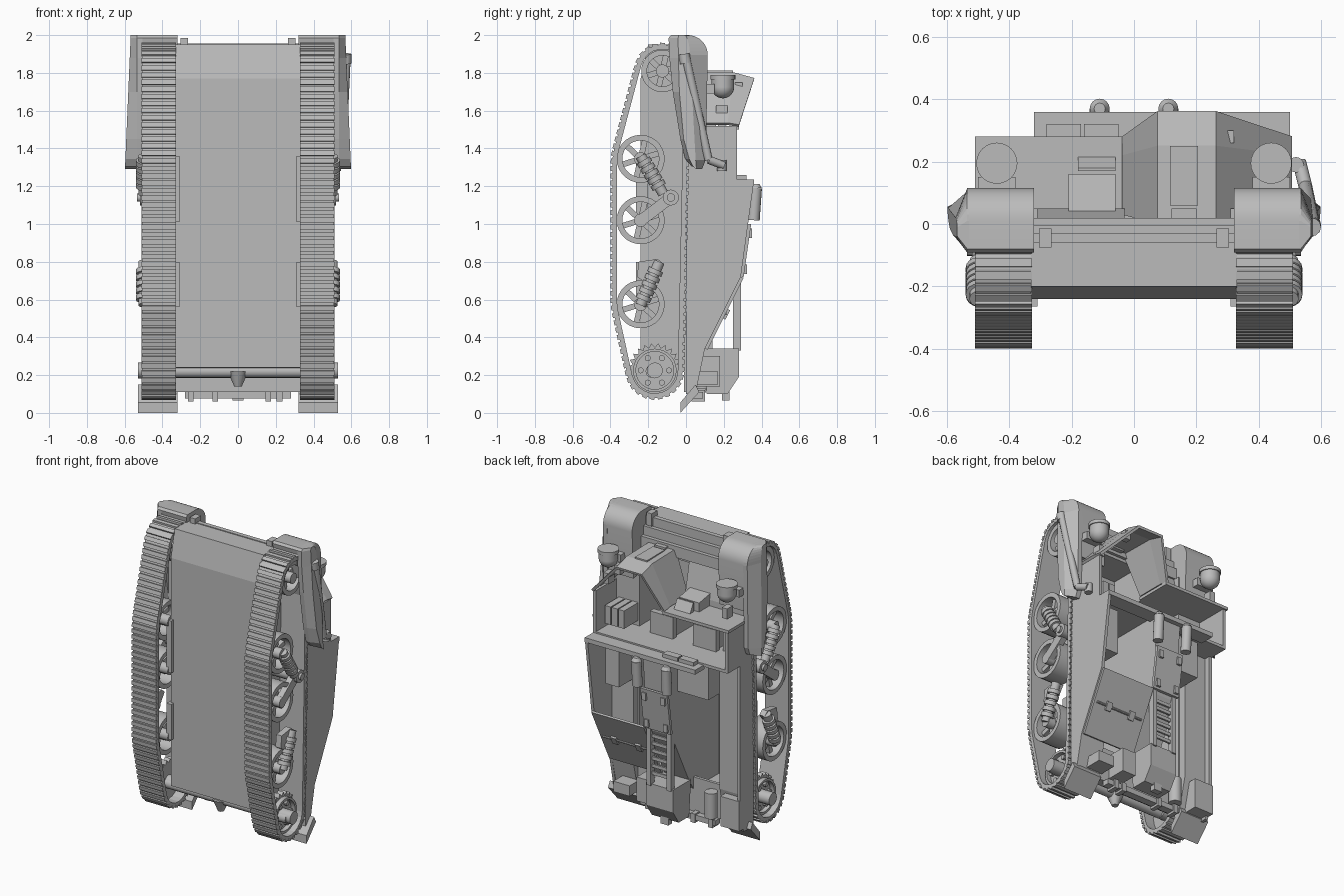
import bpy, bmesh, math
from mathutils import Vector, Matrix

if bpy.data.objects.get("Cube"):
    bpy.data.objects.remove(bpy.data.objects["Cube"])

grey = bpy.data.materials.new("plain grey")
grey.use_nodes = True
grey.diffuse_color = (0.5, 0.5, 0.5, 1)
grey.node_tree.nodes["Principled BSDF"].inputs["Base Color"].default_value = grey.diffuse_color


def finish(name, bm, smooth=False):
    bmesh.ops.recalc_face_normals(bm, faces=bm.faces)
    me = bpy.data.meshes.new(name)
    bm.to_mesh(me)
    bm.free()
    me.materials.append(grey)
    if smooth:
        me.shade_smooth()
        me.set_sharp_from_angle(angle=math.radians(35))
    ob = bpy.data.objects.new(name, me)
    bpy.context.collection.objects.link(ob)
    return ob


def add_prism(bm, x0, x1, prof):
    """Extrude a (y, z) profile along x."""
    a = [bm.verts.new((x0, y, z)) for y, z in prof]
    b = [bm.verts.new((x1, y, z)) for y, z in prof]
    bm.faces.new(a)
    bm.faces.new(b[::-1])
    for i in range(len(a)):
        j = (i + 1) % len(a)
        bm.faces.new((a[i], b[i], b[j], a[j]))


def prism(name, x0, x1, prof, smooth=False):
    bm = bmesh.new()
    add_prism(bm, x0, x1, prof)
    return finish(name, bm, smooth)


def box(name, x0, x1, y0, y1, z0, z1):
    return prism(name, x0, x1, [(y0, z0), (y1, z0), (y1, z1), (y0, z1)])


def add_rod(bm, p, q, r, n=16, r2=None):
    p, q = Vector(p), Vector(q)
    m = Matrix.Translation((p + q) / 2) @ (q - p).to_track_quat('Z', 'Y').to_matrix().to_4x4()
    bmesh.ops.create_cone(bm, cap_ends=True, segments=n, radius1=r,
                          radius2=r if r2 is None else r2, depth=(q - p).length, matrix=m)


def rod(name, p, q, r, n=16, r2=None):
    bm = bmesh.new()
    add_rod(bm, p, q, r, n, r2)
    return finish(name, bm, True)


def circle(c, r, n):
    return [(c[0] + r * math.cos(i * math.tau / n), c[1] + r * math.sin(i * math.tau / n)) for i in range(n)]


def ring(bm, x0, x1, c, ro, ri, n=28):
    """Flat-sided ring around an axis along x."""
    loops = [[bm.verts.new((x, y, z)) for y, z in circle(c, r, n)]
             for x, r in ((x0, ro), (x1, ro), (x1, ri), (x0, ri))]
    for k in range(4):
        a, b = loops[k], loops[(k + 1) % 4]
        for i in range(n):
            j = (i + 1) % n
            bm.faces.new((a[i], a[j], b[j], b[i]))


def beam(p, q, w):
    """Profile of a flat bar between two (y, z) points."""
    p, q = Vector(p), Vector(q)
    d = (q - p).normalized() * w / 2
    n = Vector((-d.y, d.x))
    return [tuple(v) for v in (p - n, q - n, q + n, p + n)]


def hull2d(pts):
    pts = sorted(set(pts))
    out = []
    for seq in (pts, pts[::-1]):
        half = []
        for p in seq:
            while len(half) > 1 and ((half[-1][0] - half[-2][0]) * (p[1] - half[-2][1])
                                     - (half[-1][1] - half[-2][1]) * (p[0] - half[-2][0])) <= 0:
                half.pop()
            half.append(p)
        out += half[:-1]
    return out


idler, sprocket = (-0.125, 1.81), (-0.165, 0.225)
road = [(-0.24, 1.345), (-0.24, 1.02), (-0.24, 0.575)]


def track_path(count):
    pts = []
    for c, r in [(c, 0.14) for c in road] + [(idler, 0.132), (sprocket, 0.138)]:
        pts += circle(c, r, 32)
    loop = [Vector(p) for p in hull2d(pts)]
    loop.append(loop[0])
    total = sum((b - a).length for a, b in zip(loop, loop[1:]))
    out, dist, k = [], 0.0, 0
    for i in range(count):
        t = total * i / count
        while dist + (loop[k + 1] - loop[k]).length < t:
            dist += (loop[k + 1] - loop[k]).length
            k += 1
        d = (loop[k + 1] - loop[k]).normalized()
        out.append((loop[k] + d * (t - dist), d))
    return out


links = track_path(104)

# Running gear on both sides
for s, side in ((1, "left"), (-1, "right")):
    bm = bmesh.new()
    for (p, d), (q, e) in zip(links, links[1:] + links[:1]):
        n, m = Vector((d.y, -d.x)), Vector((e.y, -e.x))
        add_prism(bm, s * 0.33, s * 0.508, [tuple(p - n * .016), tuple(q - m * .016), tuple(q + m * .009), tuple(p + n * .009)])
        c = (p + q) / 2 + n * 0.011
        add_prism(bm, s * 0.328, s * 0.51, beam(c - d * 0.013, c + d * 0.013, 0.016))
    finish(side + "_track", bm)

    bm = bmesh.new()
    for c, r in [(c, 0.127) for c in road] + [(idler, 0.112)]:
        ring(bm, s * 0.35, s * 0.49, c, r, r - 0.03)
        add_rod(bm, (s * 0.33, *c), (s * 0.5, *c), 0.035)
        for i in range(6):
            a = i * math.tau / 6 + 0.3
            tip = (c[0] + (r - .02) * math.cos(a), c[1] + (r - .02) * math.sin(a))
            add_prism(bm, s * 0.41, s * 0.45, beam(c, tip, 0.03))
    finish(side + "_wheels", bm, True)

    # Toothed drive sprocket
    teeth = [(sprocket[0] + r * math.cos(a), sprocket[1] + r * math.sin(a))
             for i in range(24) for a, r in ((i * math.tau / 24, .122), ((i + .5) * math.tau / 24, .145))]
    prism(side + "_sprocket", s * 0.40, s * 0.44, teeth)
    bm = bmesh.new()
    ring(bm, s * 0.44, s * 0.47, sprocket, 0.115, 0.1)
    for c in circle(sprocket, 0.075, 6):
        add_rod(bm, (s * 0.43, *c), (s * 0.46, *c), 0.016, 10)
    add_rod(bm, (s * 0.35, *sprocket), (s * 0.53, *sprocket), 0.042)
    finish(side + "_sprocket_hub", bm, True)

    # Springs, arms and inner brackets
    bm = bmesh.new()
    for p, q in (((-0.24, 1.36), (-0.12, 1.16)), ((-0.24, 0.57), (-0.14, 0.8))):
        a, b = Vector((s * 0.5, *p)), Vector((s * 0.5, *q))
        add_rod(bm, a, b, 0.028)
        w = (b - a).normalized() * 0.013
        for i in range(5):
            c = a.lerp(b, 0.17 + i * 0.15)
            add_rod(bm, c - w, c + w, 0.04)
    add_rod(bm, (s * 0.33, -0.08, 1.14), (s * 0.52, -0.08, 1.14), 0.042)
    add_rod(bm, (s * 0.51, -0.08, 1.14), (s * 0.535, -0.08, 1.14), 0.022)
    add_prism(bm, s * 0.46, s * 0.5, beam((-0.25, 1.01), (-0.08, 1.14), 0.06))
    add_prism(bm, s * 0.46, s * 0.5, [(-0.26, 0.72), (-0.25, 0.8), (-0.15, 0.815), (-0.12, 0.79), (-0.2, 0.68)])
    finish(side + "_suspension", bm, True)
    for z0, z1 in ((1.15, 1.36), (1.01, 1.15), (0.56, 0.8)):
        box(side + "_bracket", s * 0.31, s * 0.345, -0.265, -0.2, z0, z1)

    # Mudguards: curved sheet with a bulging outer cover
    arc = [(0.01 + 0.105 * math.cos(a), 1.895 + 0.105 * math.sin(a)) for a in [i * math.pi / 16 for i in range(9)]]
    arc += [(-0.08, 2.0), (-0.092, 1.985)]
    outline = arc + [(-0.088, 1.88), (-0.07, 1.7), (-0.03, 1.45), (-0.005, 1.345), (0.03, 1.305), (0.085, 1.29), (0.105, 1.34)]
    prism(side + "_mudguard", s * 0.32, s * 0.53, arc + [(-0.06, 1.82), (0.0, 1.6), (0.1, 1.58)], True)
    cover = prism(side + "_mudguard_cover", s * 0.505, s * 0.535, outline)
    bm = bmesh.new()
    bm.from_mesh(cover.data)
    outer = max(bm.faces, key=lambda f: s * f.calc_center_median().x)
    for v in bmesh.ops.extrude_discrete_faces(bm, faces=[outer])["faces"][0].verts:
        mid = -0.02 + 0.06 * max(0, 1.5 - v.co.z) / 0.2
        v.co.y = mid + (v.co.y - mid) * 0.3
        v.co.x = s * (0.568 + 0.03 * (2 - v.co.z) / 0.7)
    bm.to_mesh(cover.data)
    bm.free()

    # Flaps, lamps, hooks
    prism(side + "_mud_flap", s * 0.32, s * 0.53, [(-0.03, 0), (-0.03, 0.055), (0.05, 0.15), (0.07, 0.11)])
    bm = bmesh.new()
    bmesh.ops.create_uvsphere(bm, u_segments=24, v_segments=12, radius=0.06, matrix=Matrix.Translation((s * .44, .195, 1.725)))
    add_rod(bm, (s * .44, .195, 1.725), (s * .44, .195, 1.77), 0.06, 24)
    add_rod(bm, (s * .44, .195, 1.765), (s * .44, .195, 1.788), 0.066, 24)
    finish(side + "_headlamp", bm, True)
    box(side + "_lamp_bracket", s * 0.38, s * 0.5, 0.1, 0.15, 1.69, 1.74)
    box(side + "_lamp_stem", s * 0.42, s * 0.46, 0.16, 0.22, 1.56, 1.63)
    box(side + "_tow_hook", s * 0.265, s * 0.305, -0.075, -0.015, 1.9, 1.985)
    # Sponsons, tub walls and upright cylinders behind the crew
    box(side + "_sponson", s * 0.32, s * 0.5, 0, 0.05, 0.1, 1.58)
    prism(side + "_sponson_top", s * 0.32, s * 0.49, [(0.05, 0.13), (0.1, 0.34), (0.1, 1.23), (0.05, 1.23)])
    box(side + "_tub_wall", s * 0.31, s * 0.33, -0.235, 0.05, 0.24, 1.76)
    bm = bmesh.new()
    add_rod(bm, (s * 0.11, 0.358, 1.02), (s * 0.11, 0.37, 1.19), 0.032)
    add_rod(bm, (s * 0.11, 0.37, 1.19), (s * 0.11, 0.37, 1.212), 0.032, 16, 0.018)
    finish(side + "_cylinder", bm, True)

# Open hull tub: floor, nose and tail
box("tub_floor", -0.33, 0.33, -0.24, -0.22, 0.24, 1.76)
nose = [(-0.24, 1.77), (-0.2, 1.95), (-0.06, 1.95), (0, 1.8)]
prism("right_nose", -0.33, -0.03, [(-0.24, 1.5)] + nose + [(0.05, 1.56), (0.05, 1.5)])
prism("left_nose", -0.03, 0.33, [(-0.24, 1.74)] + nose + [(0, 1.74)])
prism("tail", -0.33, 0.33, [(-0.24, 0.24), (-0.24, 0.26), (0.03, 0.26), (0.03, 0.34), (0.05, 0.34), (0.05, 0.11),
                            (-0.01, 0.11), (-0.01, 0.23)])
for i in range(3):
    box("glacis_step", -0.32, 0.32, -0.06, -0.03 + i * 0.025, 1.76, 1.955 - i * 0.06)
prism("left_wall", 0.48, 0.5, [(0, 0.1), (0.05, 0.1), (0.1, 0.34), (0.29, 0.72), (0.36, 1.23), (0.27, 1.235), (0.27, 1.52), (0.05, 1.52), (0, 1.6)])
prism("right_wall", -0.5, -0.48, [(0, 0.1), (0.1, 0.1), (0.14, 0.2), (0.14, 1.23), (0.27, 1.23), (0.27, 1.52), (0.05, 1.52), (0, 1.6)])
box("cross_beam", -0.32, 0.5, 0.26, 0.36, 1.205, 1.235)
box("crew_bulkhead", -0.5, 0.5, 0.05, 0.27, 1.225, 1.245)
box("lower_bulkhead", -0.33, 0.33, -0.22, 0.05, 1.225, 1.245)
box("driver_front_plate", -0.51, -0.02, 0.03, 0.28, 1.5, 1.52)
for x in (-0.2, 0.12):
    box("seat_base", x - 0.07, x + 0.07, -0.22, 0.05, 1.245, 1.37)
    box("seat_cushion", x - 0.085, x + 0.085, 0.05, 0.09, 1.245, 1.39)
prism("driver_visor", -0.21, -0.06, [(0.04, 1.51), (0.16, 1.51), (0.16, 1.58), (0.04, 1.6)])
prism("visor_flap", -0.18, -0.06, [(0.17, 1.51), (0.22, 1.51), (0.18, 1.58), (0.17, 1.58)])
for x in (-0.22, -0.1):
    box("upper_locker", x - 0.06, x + 0.05, 0.27, 0.32, 1.235, 1.26)

# Gunner's projecting shield
bm = bmesh.new()
rows = [[bm.verts.new(p) for p in row] for row in (
    [(0.5, 0.28, 1.52), (0.26, 0.36, 1.765), (0.08, 0.36, 1.765), (-0.03, 0.28, 1.52)],
    [(0.5, 0.22, 1.53), (0.26, 0.25, 1.795), (0.08, 0.25, 1.795), (-0.03, 0.22, 1.53)],
    [(0.5, 0.03, 1.53), (0.26, 0.0, 1.8), (0.08, 0.0, 1.8), (-0.03, 0.03, 1.53)])]
for a, b in zip(rows, rows[1:]):
    for i in range(3):
        bm.faces.new((a[i], a[i + 1], b[i + 1], b[i]))
shield = finish("gunner_shield", bm)
mod = shield.modifiers.new("thickness", 'SOLIDIFY')
mod.thickness = 0.018
mod.offset = 0
box("gun_slot_plate", 0.115, 0.205, 0.06, 0.25, 1.79, 1.812)
box("gun_slot_foot", 0.12, 0.2, 0.0, 0.05, 1.78, 1.82)
box("shield_lug", 0.28, 0.32, 0.26, 0.3, 1.69, 1.75)
for i in range(3):
    box("ammunition_box", 0.32 + i * 0.05, 0.363 + i * 0.05, 0.05, 0.2, 1.28, 1.4)

# Engine bay in the middle
prism("engine_housing", -0.09, 0.09, [(-0.22, 0.26), (0.05, 0.26), (0.1, 0.34), (0.28, 0.7), (0.29, 0.75), (0.33, 1.23), (-0.22, 1.23)])
prism("engine_cover", -0.1, 0.1, [(0.285, 0.72), (0.305, 0.72), (0.345, 1.0), (0.325, 1.0)])
for z, y in ((0.76, 0.31), (0.95, 0.337)):
    for x in (-0.07, 0.07):
        box("cover_hinge", x - 0.015, x + 0.015, y - 0.01, y + 0.012, z - 0.025, z + 0.025)
prism("rear_block", -0.1, 0.1, [(0.09, 0.34), (0.28, 0.34), (0.28, 0.19), (0.22, 0.1), (0.11, 0.1)])
for x in (-0.075, 0.075):
    box("grille_post", x - 0.015, x + 0.015, 0.25, 0.29, 0.33, 0.73)
for i in range(7):
    z = 0.4 + i * 0.05
    box("grille_bar", -0.07, 0.07, 0.262, 0.275, z, z + 0.022)
box("radiator_box", -0.32, -0.09, 0.05, 0.22, 0.98, 1.23)
box("stowage_box", 0.33, 0.43, 0.1, 0.24, 0.9, 1.2)

# Sloping rear armour with hinges
prism("rear_slope_plate", 0.1, 0.49, [(0.1, 0.34), (0.115, 0.335), (0.305, 0.715), (0.29, 0.72)])
for x in (0.2, 0.38):
    prism("slope_hinge", x - 0.02, x + 0.02, beam((0.195, 0.5), (0.22, 0.55), 0.03))
rod("hinge_bar", (0.12, 0.21, 0.525), (0.47, 0.21, 0.525), 0.008, 8)

# Rear fittings
box("left_rear_box", 0.3, 0.42, 0.05, 0.17, 0.15, 0.22)
box("left_rear_locker", 0.14, 0.24, 0.05, 0.18, 0.14, 0.3)
box("right_rear_locker", -0.5, -0.36, 0.05, 0.15, 0.12, 0.32)
rod("rear_canister", (-0.25, 0.09, 0.13), (-0.25, 0.09, 0.3), 0.04)
rod("rear_axle", (-0.5, -0.18, 0.22), (0.5, -0.18, 0.22), 0.034)
rod("axle_housing", (0, -0.18, 0.14), (0, -0.18, 0.22), 0.02, 12, 0.055)
box("tow_bar", -0.28, 0.28, 0.04, 0.09, 0.075, 0.11)
for x in (-0.25, -0.12, 0.16, 0.22):
    box("tow_clamp", x - 0.015, x + 0.015, 0.03, 0.1, 0.06, 0.12)
box("tow_hitch", -0.03, 0.03, 0.19, 0.23, 0.065, 0.13)

# Side pipe on one mudguard
bm = bmesh.new()
for p, q in (((.575, 0, 1.88), (.55, .12, 1.34)), ((.55, .12, 1.34), (.53, .2, 1.31))):
    add_rod(bm, p, q, 0.022, 12)
add_rod(bm, (0.52, 0.19, 1.28), (0.52, 0.19, 1.34), 0.025, 12)
add_rod(bm, (0.57, -0.002, 1.85), (0.57, -0.01, 1.9), 0.03, 12)
finish("side_pipe", bm, True)
